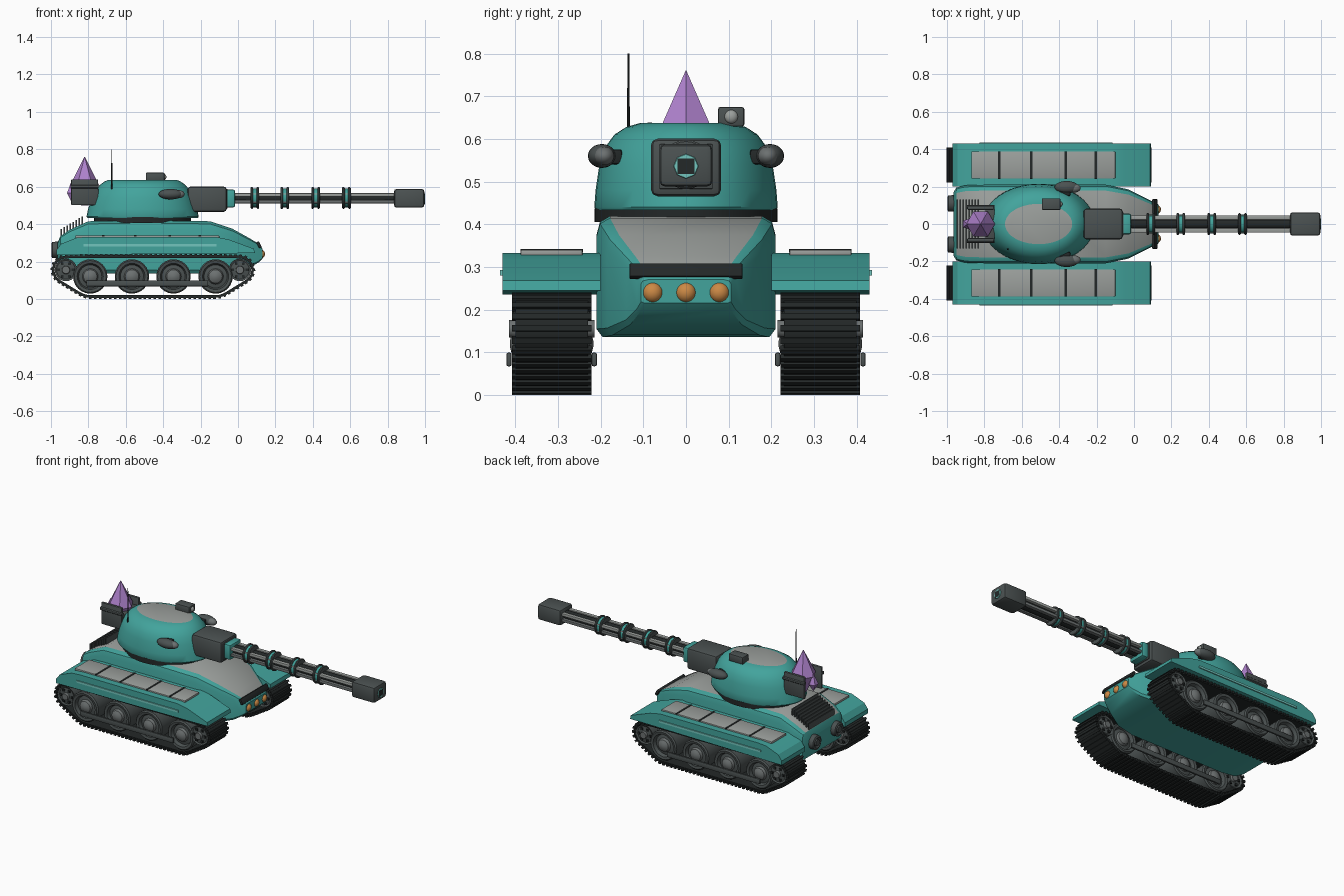
import bpy, bmesh, math
from mathutils import Vector, Matrix, geometry

if "Cube" in bpy.data.objects:
    bpy.data.objects.remove(bpy.data.objects["Cube"])


def material(name, r, g, b):
    m = bpy.data.materials.new(name)
    m.diffuse_color = (r, g, b, 1)
    m.use_nodes = True
    m.node_tree.nodes["Principled BSDF"].inputs["Base Color"].default_value = m.diffuse_color
    return m


TEAL = material("teal_paint", 0.055, 0.37, 0.335)
PALE = material("pale_teal", 0.17, 0.56, 0.51)
GREY = material("light_grey", 0.33, 0.35, 0.335)
MID = material("mid_grey", 0.15, 0.165, 0.165)
DARK = material("dark_grey", 0.07, 0.083, 0.083)
BLACK = material("track_black", 0.017, 0.021, 0.021)
PURPLE = material("crystal_purple", 0.42, 0.22, 0.60)
ORANGE = material("lamp_orange", 0.60, 0.25, 0.06)


def finish(name, bm, mats, bevel=0, segments=2, angle=30):
    if bevel:
        sharp = [e for e in bm.edges if len(e.link_faces) == 2 and e.calc_face_angle(0) > 0.35]
        bmesh.ops.bevel(bm, geom=sharp, offset=bevel, segments=segments, profile=0.5, affect='EDGES')
    bmesh.ops.recalc_face_normals(bm, faces=bm.faces)
    me = bpy.data.meshes.new(name)
    bm.to_mesh(me)
    bm.free()
    for m in mats:
        me.materials.append(m)
    ob = bpy.data.objects.new(name, me)
    bpy.context.collection.objects.link(ob)
    bpy.ops.object.select_all(action='DESELECT')
    ob.select_set(True)
    bpy.context.view_layer.objects.active = ob
    if angle:
        bpy.ops.object.shade_smooth_by_angle(angle=math.radians(angle))
    return ob


def add_box(bm, centre, size, rot=None):
    mat = Matrix.Translation(centre) @ (rot or Matrix()) @ Matrix.Diagonal((*size, 1))
    bmesh.ops.create_cube(bm, size=1, matrix=mat)


def box(name, centre, size, mat, bevel=0, rot=None):
    bm = bmesh.new()
    add_box(bm, centre, size, rot)
    return finish(name, bm, [mat], bevel)


def loft(name, rings, mats, rule=None, closed=False, bevel=0, angle=30):
    # skin closed rings of points; rule(ring, segment) picks the material, ring -1 / -2 are the caps
    bm = bmesh.new()
    vs = [[bm.verts.new(p) for p in ring] for ring in rings]
    n = len(vs[0])
    for i in range(len(vs) - (0 if closed else 1)):
        a, b = vs[i], vs[(i + 1) % len(vs)]
        for j in range(n):
            f = bm.faces.new((a[j], a[(j + 1) % n], b[(j + 1) % n], b[j]))
            f.material_index = rule(i, j) if rule else 0
    if not closed:
        for k, ring in ((-1, vs[0]), (-2, vs[-1])):
            bm.faces.new(ring).material_index = rule(k, 0) if rule else 0
    return finish(name, bm, mats, bevel, angle=angle)


def lathe(name, axis, centre, profile, mats, sides=24, rule=None):
    # profile holds (offset along axis, radius)
    rings = []
    for t, r in profile:
        ring = []
        for k in range(sides):
            c, s = r * math.cos(2 * math.pi * k / sides), r * math.sin(2 * math.pi * k / sides)
            ring.append(Vector(centre) + Vector((t, c, s) if axis == 'x' else (c, t, s) if axis == 'y' else (c, s, t)))
        rings.append(ring)
    return loft(name, rings, mats, rule)


def ball(name, centre, radii, mat):
    bm = bmesh.new()
    bmesh.ops.create_uvsphere(bm, u_segments=20, v_segments=12, radius=1,
                              matrix=Matrix.Translation(centre) @ Matrix.Diagonal((*radii, 1)))
    return finish(name, bm, [mat], angle=60)


# Hull: sections along x of (x, half width, bottom, top), grey deck on the top strip
def hull_ring(x, w, zb, zt):
    h = zt - zb
    half = [(w * .93, zb), (w, zb + h * .07), (w, zt - h * .16), (w * .96, zt - h * .05), (w * .85, zt)]
    return [(x, y, z) for y, z in half] + [(x, -y, z) for y, z in reversed(half)]


sections = [(-.965, .17, .20, .30), (-.95, .195, .17, .335), (-.90, .207, .145, .37), (-.80, .21, .135, .415),
            (-.50, .21, .135, .42), (-.15, .21, .135, .415), (-.03, .185, .14, .375), (.06, .14, .165, .325),
            (.11, .115, .195, .295), (.13, .105, .215, .27)]
loft("hull", [hull_ring(*s) for s in sections], [TEAL, GREY], lambda i, j: int(j == 4 and 0 < i < 8))

# Nose bar and headlamps
box("nose_bar", (.112, 0, .29), (.016, .265, .036), BLACK, .003, Matrix.Rotation(-.5, 4, 'Y'))
for y in (-.078, 0, .078):
    ball("headlamp", (.122, y, .24), (.022, .024, .024), ORANGE)

# Engine grille and exhaust drums at the back
bm = bmesh.new()
for i in range(8):
    add_box(bm, (-.945 + .016 * i, 0, .352 + .0095 * i), (.006, .26, .045))
finish("engine_grille", bm, [DARK])
for y in (-.11, .11):
    lathe("exhaust_drum", 'x', (-.965, y, .262),
          [(-.033, .02), (-.025, .022), (-.033, .032), (-.028, .043), (.02, .045), (.04, .045)], [DARK])

# Running gear and fenders, one set per side
fender_profile = [(-.97, .235), (-.97, .262), (-.945, .295), (-.86, .328), (-.80, .332), (-.12, .332),
                  (-.05, .318), (.085, .268), (.09, .245)]
circle = [(math.cos(a * math.pi / 16), math.sin(a * math.pi / 16)) for a in range(32)]
wheel_x = (-.79, -.567, -.345, -.12)
idler_x = (-.92, .01)
pts = [Vector((x + .108 * c, .12 + .108 * s)) for x in wheel_x for c, s in circle]
pts += [Vector((x + .07 * c, .155 + .07 * s)) for x in idler_x for c, s in circle]
outline = [pts[i] for i in geometry.convex_hull_2d(pts)]


def resample(loop, count):
    # evenly spaced (point, tangent) pairs round a closed loop
    pairs = list(zip(loop, loop[1:] + loop[:1]))
    step = sum((b - a).length for a, b in pairs) / count
    out, need = [], 0.0
    for a, b in pairs:
        length = (b - a).length
        while need < length - 1e-7 and len(out) < count:
            out.append((a.lerp(b, need / length), (b - a).normalized()))
            need += step
        need -= length
    return out


path = resample(outline, 88)
mid = Vector((-.45, .13))
for s in (-1, 1):
    cy = .315 * s

    # Track belt and pads
    rings, pads = [], bmesh.new()
    for p, t in path:
        n = Vector((t.y, -t.x))
        if n.dot(p - mid) < 0:
            n = -n
        a, b = p + n * .006, p - n * .008
        rings.append([(a.x, cy - .085, a.y), (a.x, cy + .085, a.y), (b.x, cy + .085, b.y), (b.x, cy - .085, b.y)])
        c = p + n * .004
        add_box(pads, (c.x, cy, c.y), (.014, .186, .016), Matrix.Rotation(-math.atan2(t.y, t.x), 4, 'Y'))
    loft("track_belt", rings, [BLACK], closed=True)
    finish("track_pads", pads, [BLACK], angle=0)

    # Road wheels: rim, dish and domed hub on both faces
    face = [(-.098, .006), (-.094, .022), (-.085, .036), (-.07, .042), (-.065, .062), (-.085, .07), (-.088, .085),
            (-.08, .092)]
    wheel = face + [(-t, r) for t, r in reversed(face)]
    for x in wheel_x:
        lathe("road_wheel", 'y', (x, cy, .12), wheel, [DARK, MID],
              rule=lambda i, j: int(i < 3 or i > 11))
    # End wheels with a toothed rim and bolts
    for x in idler_x:
        lathe("end_wheel", 'y', (x, cy, .155),
              [(-.1, .01), (-.1, .02), (-.085, .022), (-.08, .05), (-.085, .06), (.085, .06), (.08, .05),
               (.085, .022), (.1, .02), (.1, .01)], [DARK, MID], rule=lambda i, j: int(i in (-1, -2, 0, 1, 7, 8)))
        bm = bmesh.new()
        for k in range(6):
            a = k * math.pi / 3
            add_box(bm, (x + .038 * math.cos(a), cy, .155 + .038 * math.sin(a)), (.014, .178, .014))
        finish("end_wheel_bolts", bm, [BLACK])
    # Bogie bars on the outer and inner faces
    for y in (cy - .1, cy + .1):
        box("bogie_bar", (-.485, y, .083), (.65, .012, .032), DARK, .004)

    # Fender with deck panels, dividers and side trim
    loft("fender", [[(x, y, z) for x, z in fender_profile] for y in (s * .2, s * .43)], [TEAL], bevel=.012)
    box("fender_panel", (-.485, cy, .333), (.77, .145, .014), GREY, .003)
    for x in (-.72, -.55, -.365, -.205):
        box("panel_divider", (x, cy, .338), (.012, .147, .008), BLACK)
    box("fender_trim", (-.47, s * .431, .286), (.71, .01, .013), PALE)

    # Sensor pods on the turret cheeks
    ball("sensor_pod", (-.36, s * .197, .56), (.065, .033, .028), DARK)
    ball("sensor_lens", (-.32, s * .192, .56), (.035, .024, .022), MID)
    box("sensor_mount", (-.37, s * .175, .558), (.06, .05, .035), BLACK, .006)


# Turret ring and domed turret with a grey roof
def oval(z, a, b, cx=-.51, n=40):
    return [(cx + a * math.cos(2 * math.pi * k / n), b * math.sin(2 * math.pi * k / n), z) for k in range(n)]


loft("turret_ring", [oval(z, .26, .215) for z in (.405, .437)], [BLACK])
dome = [(.433, .295, .212), (.44, .3, .215), (.48, .292, .212), (.54, .272, .203), (.58, .253, .19),
        (.61, .228, .168), (.628, .203, .14), (.637, .18, .108)]
loft("turret", [oval(*d) for d in dome], [TEAL, GREY], lambda i, j: int(i == -2), angle=35)

# Roof sight and aerial
box("roof_sight", (-.443, .106, .652), (.1, .062, .046), DARK, .006)
ball("sight_lens", (-.395, .106, .652), (.012, .016, .016), GREY)
lathe("aerial", 'z', (-.675, -.135, 0), [(.58, .004), (.8, .002)], [BLACK], 8)

# Gun: mantlet, collar, barrel core and rails
box("mantlet", (-.165, 0, .533), (.21, .165, .135), DARK, .016)
box("mantlet_plate", (-.06, 0, .535), (.01, .125, .105), DARK, .003)
box("gun_collar", (-.04, 0, .537), (.05, .11, .095), TEAL, .01)
lathe("barrel_core", 'x', (0, 0, .538), [(-.03, .029), (.85, .029)], [BLACK], 16)
for y in (-.034, .034):
    for z in (-.018, .018):
        box("barrel_rail", (.41, y, .538 + z), (.87, .024, .018), MID if z < 0 else GREY, .003)

# Coil rings round the barrel
for x in (.09, .25, .415, .58):
    for dx in (-.016, .016):
        lathe("coil_ring", 'x', (x + dx, 0, .54),
              [(-.007, .045), (-.007, .054), (-.003, .058), (.003, .058), (.007, .054), (.007, .045)], [DARK])
    lathe("coil_band", 'x', (x, 0, .54), [(-.012, .05), (.012, .05)], [TEAL])

# Muzzle block with lined bore
box("muzzle", (.915, 0, .538), (.162, .125, .1), DARK, .014)
lathe("bore_lining", 'x', (.994, 0, .536), [(0, .03), (.005, .028)], [PALE], 8)
box("bore", (.998, 0, .536), (.004, .04, .036), BLACK)

# Rear crystal rack
for y in (-.085, .085):
    box("rack_plate", (-.82, y, .57), (.145, .018, .138), DARK, .006)
    lathe("rack_rod", 'x', (-.82, y * 1.06, .6), [(-.075, .011), (.075, .011)], [DARK], 12)
box("rack_back", (-.77, 0, .545), (.05, .17, .09), DARK, .006)


def crystal(name, x, y, profile, sides=6):
    rings = [[(x + r * math.cos(2 * math.pi * k / sides), y + r * math.sin(2 * math.pi * k / sides), z)
              for k in range(sides)] for z, r in profile]
    loft(name, rings, [PURPLE], angle=0)


crystal("main_crystal", -.82, 0, [(.5, .02), (.61, .077), (.76, .001)])
crystal("small_crystal", -.89, 0, [(.52, .002), (.565, .03), (.63, .001)], 5)
